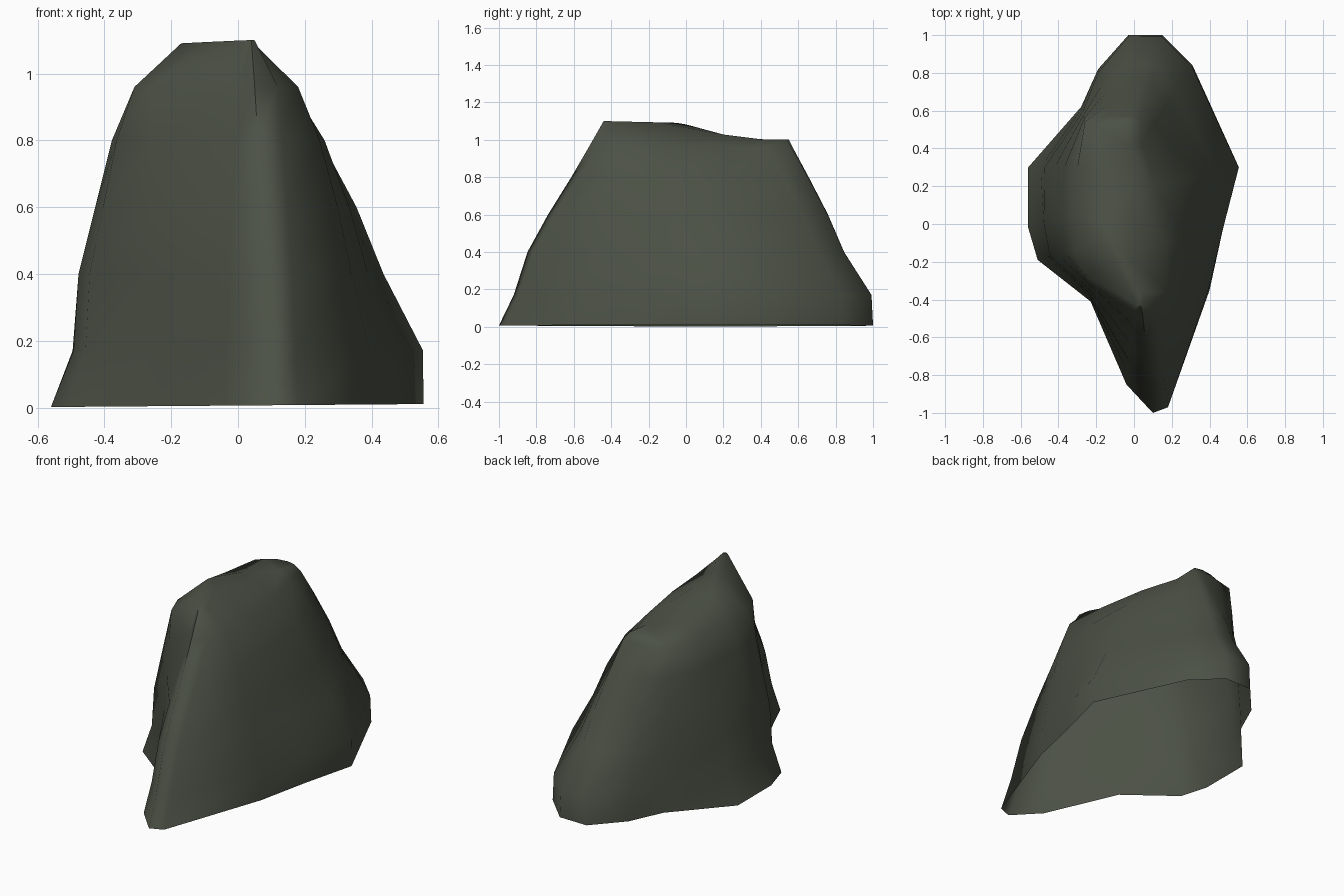
import bpy, bmesh, math
from mathutils import Vector

default_cube = bpy.data.objects.get("Cube")
if default_cube:
    bpy.data.objects.remove(default_cube, do_unlink=True)

# Three outlines in hundredths, matched corner by corner from the front tip
FOOTPRINT = [(10, -100), (18, -97), (40, -35), (47, -3), (55.5, 30),
             (31, 84), (15, 100), (-3, 100), (-19, 82), (-28, 62),
             (-56, 30), (-56, -2), (-51, -19), (-23, -41), (-4, -85)]
SHOULDER = [(5, -52), (12, -47), (18, -36), (16, -10), (11, 20),
            (4, 43), (3, 56), (-3, 57), (-14, 57), (-26, 54),
            (-30, 30), (-31, 5), (-31, -14), (-26, -27), (0, -46)]
CREST = [(4, -44), (5, -43), (4, -36), (-6, -15), (0, 20),
         (-2, 42), (0, 54), (-5, 55), (-12, 54), (-17, 50),
         (-17, 28), (-17, 0), (-17, -5), (-10, -20), (2, -43)]

# Height of each layer, then how far each side has drawn in to the shoulder
LAYERS = [(0.17, dict(east=0.0, west=0.27, front=0.17, back=0.02)),
          (0.40, dict(east=0.26, west=0.33, front=0.32, back=0.36)),
          (0.60, dict(east=0.44, west=0.53, front=0.55, back=0.56)),
          (0.80, dict(east=0.68, west=0.73, front=0.81, back=0.80)),
          (0.96, dict(east=1.0, west=1.0, front=1.0, back=1.0))]


def make_material(name, colour):
    material = bpy.data.materials.new(name)
    material.use_nodes = True
    material.diffuse_color = colour
    material.node_tree.nodes["Principled BSDF"].inputs["Base Color"].default_value = colour
    return material


def crest_height(y):
    """High at the front, stepping down to a level back."""
    if y < -0.03:
        return 1.09 - 0.024 * (y + 0.03)
    return max(1.0, 1.09 - 0.27 * (y + 0.03))


def draw_in(corner, sides):
    """Blend the side slopes by the direction the corner faces."""
    across, along = corner.x / 0.56, corner.y
    side = sides["east"] if across > 0 else sides["west"]
    end = sides["back"] if along > 0 else sides["front"]
    return (side * across ** 2 + end * along ** 2) / (across ** 2 + along ** 2)


def outline(points):
    return [Vector(p) / 100 for p in points]


footprint, shoulder, crest = map(outline, (FOOTPRINT, SHOULDER, CREST))

# Rings of corners from the ground up to the crest
rings = [[(p.x, p.y, 0.006 + 0.008 * p.x) for p in footprint]]
for height, sides in LAYERS:
    ring = []
    for low, high in zip(footprint, shoulder):
        spot = low.lerp(high, draw_in(low, sides))
        ring.append((spot.x, spot.y, height))
    rings.append(ring)
rings.append([(p.x, p.y, crest_height(p.y)) for p in crest])

# Skin the rings and close the crest; the underside stays open
bm = bmesh.new()
loops = [[bm.verts.new(co) for co in ring] for ring in rings]
count = len(footprint)
for lower, upper in zip(loops, loops[1:]):
    for i in range(count):
        j = (i + 1) % count
        bm.faces.new((lower[i], lower[j], upper[j], upper[i]))
top_face = bm.faces.new(loops[-1])
bmesh.ops.triangulate(bm, faces=[top_face])

mesh = bpy.data.meshes.new("boulder")
bm.to_mesh(mesh)
bm.free()
mesh.materials.append(make_material("mossy grey stone", (0.072, 0.082, 0.060, 1)))

boulder = bpy.data.objects.new("boulder", mesh)
bpy.context.collection.objects.link(boulder)

# Soft weathered shading
bpy.ops.object.select_all(action="DESELECT")
boulder.select_set(True)
bpy.context.view_layer.objects.active = boulder
bpy.ops.object.shade_smooth_by_angle(angle=math.radians(70))
